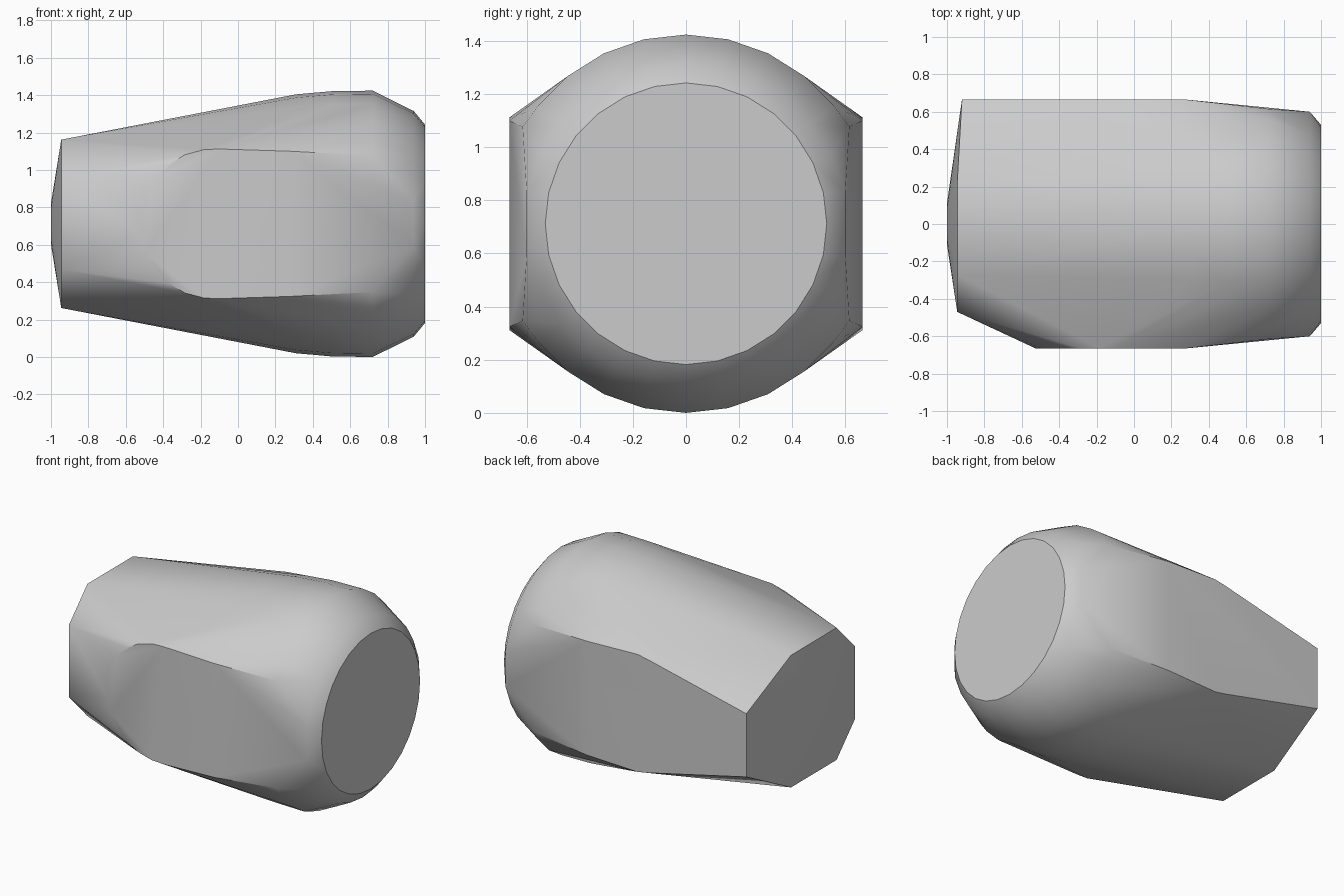
import bpy
import bmesh
import math

if "Cube" in bpy.data.objects:
    bpy.data.objects.remove(bpy.data.objects["Cube"], do_unlink=True)

AXIS_Z = 0.712
SIDES = 28


def make_material(name, rgb):
    mat = bpy.data.materials.new(name)
    mat.use_nodes = True
    mat.diffuse_color = (*rgb, 1)
    mat.node_tree.nodes["Principled BSDF"].inputs["Base Color"].default_value = (*rgb, 1)
    return mat


def ring(x, radius, limit=9.0, sides=SIDES):
    """Circle about the long axis, leaving out points beyond the side flats."""
    pts = []
    for i in range(sides):
        a = math.tau * i / sides
        y, z = radius * math.sin(a), radius * math.cos(a)
        if abs(y) <= limit:
            pts.append((x, y, z))
    return pts


def mirrored(points):
    """Repeat points above and below the axis."""
    return [(x, y, s * z) for x, y, z in points for s in (1, -1)]


# Rounded barrel
points = ring(0.31, 0.692, 0.6) + ring(0.5, 0.709, 0.6) + ring(0.72, 0.712, 0.6)
points += ring(0.94, 0.603, 0.6) + ring(1.0, 0.53)

# Flats on both sides
for side in (1, -1):
    points += mirrored([(-0.1, side * 0.665, 0.4), (0.28, side * 0.665, 0.388),
                        (0.72, side * 0.615, 0.365), (0.94, side * 0.6, 0.12)])

# Rounded end of the front flat
for i in range(12):
    a = math.pi * (0.5 + (i + 0.5) / 12)
    points.append((-0.13 + 0.4 * math.cos(a), -0.665, 0.4 * math.sin(a)))

# Back flat running to the narrow end
points += mirrored([(-0.18, 0.665, 0.385), (-0.92, 0.665, 0.215)])

# Narrow faceted end with a slight bulge
points += mirrored([(-0.945, 0.22, 0.45), (-0.945, -0.27, 0.45), (-0.945, -0.47, 0.245)])
points += ring(-1.0, 0.11, sides=8)

bm = bmesh.new()
for x, y, z in points:
    bm.verts.new((x, y, z + AXIS_Z))
hull = bmesh.ops.convex_hull(bm, input=bm.verts)
unused = {v for v in hull["geom_interior"] + hull["geom_unused"]
          if isinstance(v, bmesh.types.BMVert)}
bmesh.ops.delete(bm, geom=list(unused), context="VERTS")
bmesh.ops.dissolve_limit(bm, angle_limit=math.radians(0.5), verts=bm.verts, edges=bm.edges)
bmesh.ops.recalc_face_normals(bm, faces=bm.faces)

mesh = bpy.data.meshes.new("tapered_body")
bm.to_mesh(mesh)
bm.free()
body = bpy.data.objects.new("tapered_body", mesh)
bpy.context.collection.objects.link(body)
mesh.materials.append(make_material("light_grey", (0.6, 0.6, 0.6)))

# Smooth shading with crisp rims
bpy.ops.object.select_all(action="DESELECT")
body.select_set(True)
bpy.context.view_layer.objects.active = body
bpy.ops.object.shade_smooth_by_angle(angle=math.radians(30))
